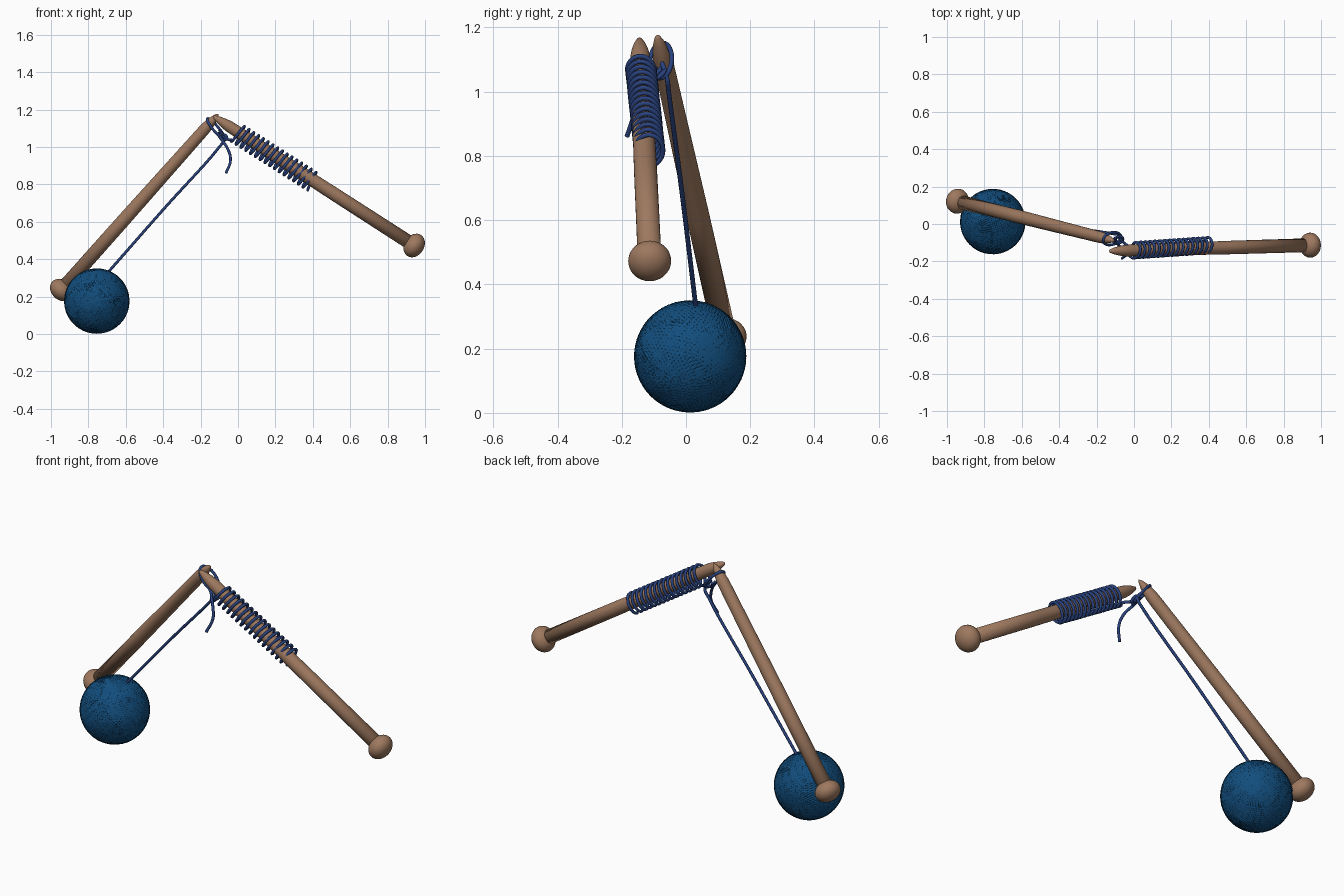
import bpy, bmesh, math, random
from mathutils import Vector as V, Matrix

if "Cube" in bpy.data.objects:
    bpy.data.objects.remove(bpy.data.objects["Cube"])

random.seed(4)


def material(name, rgb):
    m = bpy.data.materials.new(name)
    m.diffuse_color = (*rgb, 1)
    m.use_nodes = True
    m.node_tree.nodes["Principled BSDF"].inputs["Base Color"].default_value = m.diffuse_color
    return m


WOOD = material("warm wood", (0.34, 0.19, 0.115))
BALL = material("ball blue", (0.006, 0.075, 0.205))
YARN = material("strand blue", (0.022, 0.055, 0.21))


def lathe(name, profile, origin, axis, mat, sides=32):
    """Spin (radius, distance) points around an axis."""
    rot = V(axis).to_track_quat('Z', 'Y').to_matrix().to_4x4()
    bm = bmesh.new()
    vs = [bm.verts.new((r, 0, h)) for r, h in profile]
    es = [bm.edges.new(p) for p in zip(vs, vs[1:])]
    bmesh.ops.spin(bm, geom=vs + es, axis=(0, 0, 1), cent=(0, 0, 0),
                   steps=sides, angle=2 * math.pi)
    bmesh.ops.remove_doubles(bm, verts=bm.verts, dist=1e-5)
    bmesh.ops.recalc_face_normals(bm, faces=bm.faces)
    bm.transform(Matrix.Translation(origin) @ rot)
    for f in bm.faces:
        f.smooth = True
    me = bpy.data.meshes.new(name)
    bm.to_mesh(me)
    bm.free()
    me.materials.append(mat)
    ob = bpy.data.objects.new(name, me)
    bpy.context.collection.objects.link(ob)
    return ob


def strands(name, paths, radius, mat, cyclic=False, smooth=False, res=2):
    """Round tubes along point paths, turned into one mesh."""
    cu = bpy.data.curves.new(name, 'CURVE')
    cu.dimensions = '3D'
    cu.bevel_depth = radius
    cu.bevel_resolution = res
    cu.use_fill_caps = True
    cu.resolution_u = 6
    for pts in paths:
        sp = cu.splines.new('BEZIER' if smooth else 'POLY')
        target = sp.bezier_points if smooth else sp.points
        target.add(len(pts) - 1)
        for p, co in zip(target, pts):
            if smooth:
                p.co = co
                p.handle_left_type = p.handle_right_type = 'AUTO'
            else:
                p.co = (*co, 1)
        sp.use_cyclic_u = cyclic
    cu.materials.append(mat)
    ob = bpy.data.objects.new(name, cu)
    bpy.context.collection.objects.link(ob)
    bpy.ops.object.select_all(action='DESELECT')
    ob.select_set(True)
    bpy.context.view_layer.objects.active = ob
    bpy.ops.object.convert(target='MESH')
    bpy.ops.object.shade_smooth_by_angle(angle=math.radians(60))
    return ob


# Needles: tapered shaft with a pointed end and a flattened knob
def needle(side, knob, tip):
    knob, tip = V(knob), V(tip)
    d = tip - knob
    n = d.length
    lathe(side + "_needle_shaft",
          [(0, 0), (0.037, 0), (0.036, n * 0.4), (0.031, n - 0.13), (0.030, n - 0.10),
           (0.026, n - 0.07), (0.018, n - 0.035), (0.009, n - 0.01), (0, n)],
          knob, d, WOOD)
    arc = [math.pi * i / 16 for i in range(17)]
    lathe(side + "_needle_knob",
          [(0.067 * math.sin(a), -0.053 * math.cos(a)) for a in arc], knob, d, WOOD)


L_KNOB, L_TIP = (-0.944, 0.122, 0.235), (-0.105, -0.09, 1.177)
R_KNOB, R_TIP = (0.942, -0.113, 0.473), (-0.135, -0.145, 1.166)
needle("left", L_KNOB, L_TIP)
needle("right", R_KNOB, R_TIP)

# Yarn ball: core plus bundles of wound strands
C, R = V((-0.755, 0.013, 0.176)), 0.169
arc = [math.pi * i / 24 for i in range(25)]
lathe("yarn_ball_core", [(R * math.sin(a), -R * math.cos(a)) for a in arc],
      C, (0, 0, 1), BALL, 48)
wound = []
for b in range(18):
    axis = V([random.gauss(0, 1) for _ in range(3)]).normalized()
    u = axis.orthogonal().normalized()
    w = axis.cross(u)
    start = random.uniform(-0.09, 0.02)
    for k in range(8):
        off = start + k * 0.0105
        r = math.sqrt(R * R - off * off)
        wound.append([C + axis * off + (u * math.cos(t) + w * math.sin(t)) * r
                      for t in [2 * math.pi * i / 48 for i in range(48)]])
strands("yarn_ball_windings", wound, 0.006, BALL, cyclic=True, res=1)

# Row of cast-on stitches: a coil around the right needle
d = (V(R_KNOB) - V(R_TIP)).normalized()
s = V((0, 1, 0)) - d * d.y
s.normalize()
up = s.cross(d)
if up.z < 0:
    up = -up
c0, c1 = V((-0.004, -0.141, 1.079)), V((0.405, -0.113, 0.818))
turns, steps = 16, 24
coil = []
for i in range(turns * steps + 1):
    a = 2 * math.pi * i / steps + math.pi
    coil.append(c0.lerp(c1, i / (turns * steps))
                + up * (0.053 * math.cos(a) - 0.006) + s * 0.042 * math.sin(a))
strands("cast_on_stitches", [coil], 0.0075, YARN)

# Slip loop around the left needle tip
mid, along, across = V((-0.118, -0.078, 1.097)), V((0.046, 0.002, -0.054)), V((0.01, 0.034, 0.01))
loop = [mid + along * math.cos(t) + across * math.sin(t)
        for t in [2 * math.pi * i / 32 for i in range(32)]]
strands("slip_loop", [loop], 0.0075, YARN, cyclic=True)

# Small knot, link to the stitches, loose tail and strand to the ball
strands("knot_and_link", [
    [(-0.11, -0.095, 1.075), (-0.085, -0.105, 1.04), (-0.06, -0.085, 1.045),
     (-0.075, -0.065, 1.065), (-0.095, -0.075, 1.05)],
    [(-0.08, -0.075, 1.055), (-0.055, -0.10, 1.04), (-0.03, -0.125, 1.035), coil[0]],
], 0.0075, YARN, smooth=True)
strands("loose_tail", [[(-0.105, -0.075, 1.075), (-0.085, -0.11, 1.035), (-0.055, -0.14, 0.99),
                        (-0.04, -0.16, 0.93), (-0.064, -0.184, 0.86)]],
        0.0075, YARN, smooth=True)
strands("strand_to_ball", [[(-0.1, -0.075, 1.09), (-0.072, -0.06, 1.045), (-0.1, -0.054, 1.0),
                            (-0.4, -0.01, 0.665), (-0.69, 0.03, 0.335)]],
        0.0075, YARN, smooth=True)
